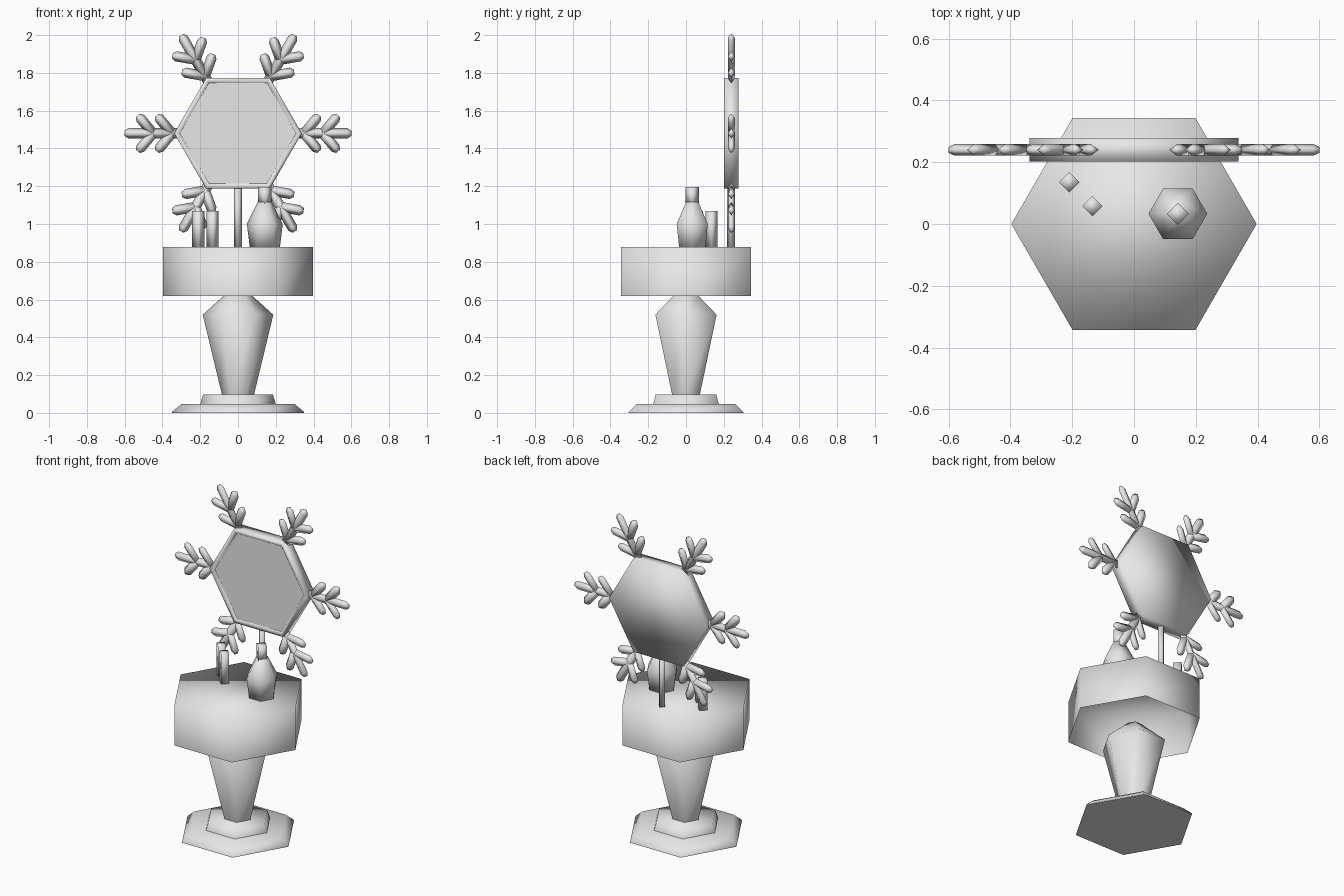
import bpy
import bmesh
from math import cos, sin, pi, radians
from mathutils import Matrix, Vector

cube = bpy.data.objects.get("Cube")
if cube:
    bpy.data.objects.remove(cube, do_unlink=True)

GREY = (0.8, 0.8, 0.8, 1.0)
grey = bpy.data.materials.new("plain_grey")
grey.use_nodes = True
grey.diffuse_color = GREY
grey.node_tree.nodes["Principled BSDF"].inputs["Base Color"].default_value = GREY


def turn(bm, profile, sides, matrix, bottom="smooth", top="smooth"):
    """Add a turned solid from (radius, height) pairs; ends are smooth, flat or open."""
    rings = []
    for r, h in profile:
        rings.append([bm.verts.new(matrix @ Vector((r * cos(2 * pi * i / sides),
                                                    r * sin(2 * pi * i / sides), h)))
                      for i in range(sides)])
    for low, high in zip(rings, rings[1:]):
        for i in range(sides):
            j = (i + 1) % sides
            bm.faces.new((low[i], low[j], high[j], high[i])).smooth = True
    for ring, style in ((rings[0][::-1], bottom), (rings[-1], top)):
        if style != "open":
            bm.faces.new(ring).smooth = style == "smooth"


def finish(name, bm):
    mesh = bpy.data.meshes.new(name)
    bm.to_mesh(mesh)
    bm.free()
    mesh.materials.append(grey)
    obj = bpy.data.objects.new(name, mesh)
    bpy.context.scene.collection.objects.link(obj)


def part(name, profile, sides=6, matrix=Matrix(), **ends):
    bm = bmesh.new()
    turn(bm, profile, sides, matrix, **ends)
    finish(name, bm)


# Pedestal and hollow table
part("base_plate", [(0.35, 0), (0.35, 0.005), (0.30, 0.047)], bottom="flat")
part("base_step", [(0.20, 0.047), (0.185, 0.097)], bottom="open")
part("pedestal", [(0.085, 0.097), (0.187, 0.52), (0.078, 0.618), (0.045, 0.65)],
     bottom="open")
part("table_top", [(0.397, 0.618), (0.397, 0.878)], bottom="open")

# Mirror with a slightly recessed face, on a thin post
MIRROR = Vector((0, 0.24, 1.48))
part("mirror", [(0.338, -0.038), (0.338, 0.038), (0.318, 0.038), (0.308, 0.03)],
     matrix=Matrix.Translation(MIRROR) @ Matrix.Rotation(radians(90), 4, 'X'),
     top="flat")
part("mirror_post", [(0.022, 0.878), (0.022, 1.20)], 4,
     Matrix.Translation((0, 0.238, 0)))


# Snowflake arms: a diamond-section spine with two pairs of twigs
def rod(bm, start, angle, length):
    matrix = (Matrix.Translation(start)
              @ Matrix.Rotation(pi / 2 - angle, 4, 'Y')
              @ Matrix.Diagonal((1, 0.7, 1, 1)))
    turn(bm, [(0.027, 0), (0.027, length - 0.02), (0.014, length)], 4, matrix)


for k in range(6):
    angle = k * pi / 3
    along = Vector((cos(angle), 0, sin(angle)))
    bm = bmesh.new()
    rod(bm, MIRROR + along * 0.30, angle, 0.30)
    for reach in (0.35, 0.45):
        for side in (-1, 1):
            rod(bm, MIRROR + along * reach, angle + side * radians(50), 0.124)
    finish("snowflake_arm_%d" % (k + 1), bm)

# Bottles on the table
for name, x, y in (("slim_bottle_outer", -0.21, 0.135),
                   ("slim_bottle_inner", -0.135, 0.058)):
    part(name, [(0.033, 0.878), (0.033, 1.068)], 4, Matrix.Translation((x, y, 0)))

bottle_spot = Matrix.Translation((0.142, 0.033, 0))
part("bottle_body", [(0.08, 0.878), (0.095, 1.0), (0.037, 1.117)], 6, bottle_spot)
part("bottle_neck", [(0.036, 1.10), (0.036, 1.197)], 4, bottle_spot)
